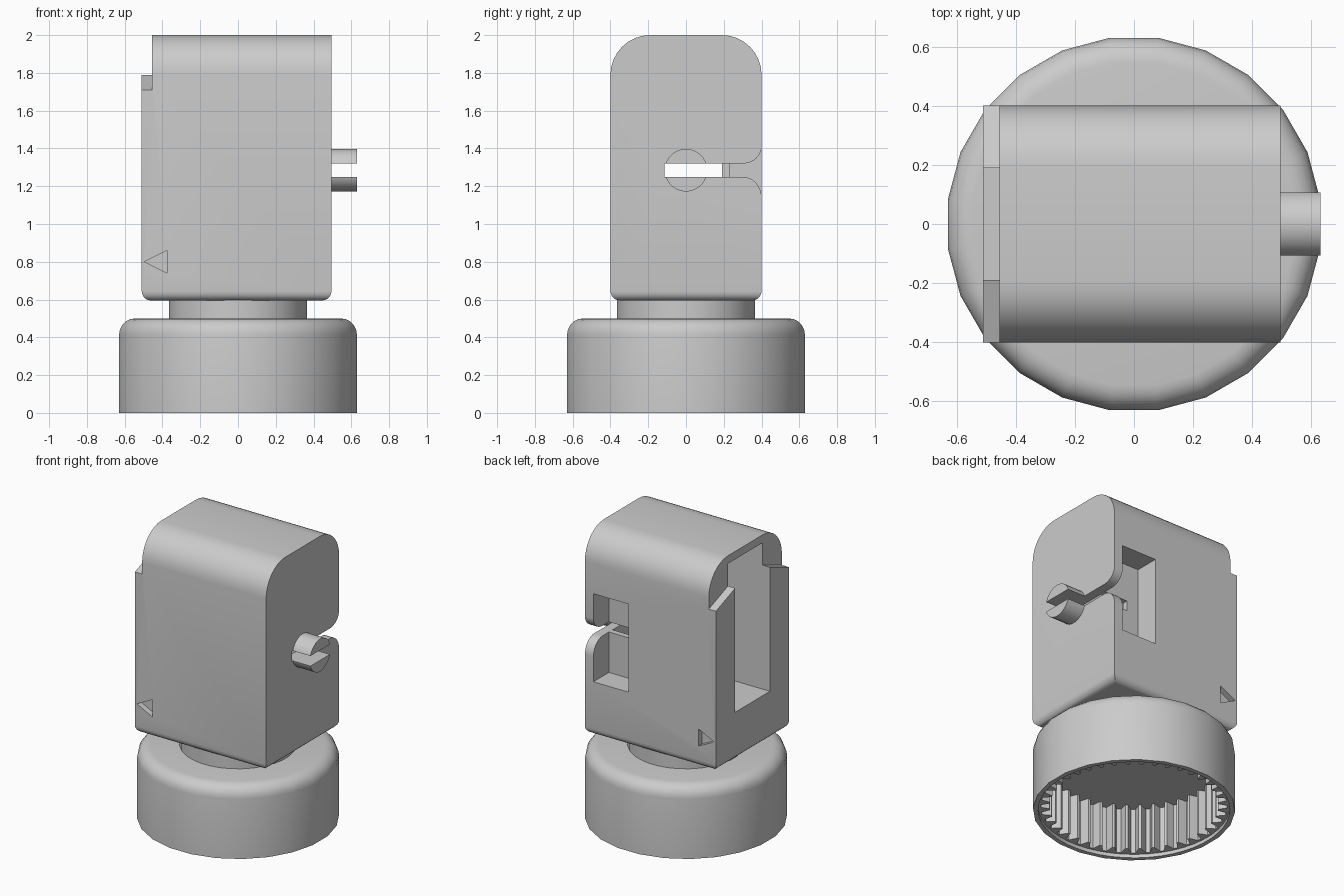
import bpy, bmesh
from math import sin, cos, pi, radians

cube = bpy.data.objects.get("Cube")
if cube:
    bpy.data.objects.remove(cube, do_unlink=True)

grey = bpy.data.materials.new("plain grey")
grey.use_nodes = True
GREY = (0.6, 0.6, 0.6, 1)
grey.diffuse_color = GREY
grey.node_tree.nodes["Principled BSDF"].inputs["Base Color"].default_value = GREY


def prism(name, points, axis, start, end, rounded=None, radius=0.0):
    """Extrude a 2D outline along an axis; 'rounded' picks edges to round."""
    place = {"x": lambda u, v, w: (w, u, v),
             "y": lambda u, v, w: (u, w, v),
             "z": lambda u, v, w: (u, v, w)}[axis]
    bm = bmesh.new()
    rings = [[bm.verts.new(place(u, v, w)) for u, v in points] for w in (start, end)]
    bm.faces.new(rings[0])
    bm.faces.new(rings[1])
    n = len(points)
    for i in range(n):
        j = (i + 1) % n
        bm.faces.new((rings[0][i], rings[0][j], rings[1][j], rings[1][i]))
    bmesh.ops.recalc_face_normals(bm, faces=bm.faces)
    if rounded:
        edges = [e for e in bm.edges if all(rounded(v.co) for v in e.verts)]
        bmesh.ops.bevel(bm, geom=edges, offset=radius, segments=5,
                        profile=0.5, affect="EDGES")
    mesh = bpy.data.meshes.new(name)
    bm.to_mesh(mesh)
    bm.free()
    mesh.materials.append(grey)
    obj = bpy.data.objects.new(name, mesh)
    bpy.context.collection.objects.link(obj)
    return obj


def arc(cu, cv, ru, rv, a0, a1, steps=8):
    return [(cu + ru * cos(radians(a0 + (a1 - a0) * i / steps)),
             cv + rv * sin(radians(a0 + (a1 - a0) * i / steps)))
            for i in range(steps + 1)]


def circle(r, n, u=0, v=0):
    return [(u + r * cos(2 * pi * (i + 0.5) / n), v + r * sin(2 * pi * (i + 0.5) / n))
            for i in range(n)]


def rect(u0, u1, v0, v1):
    return [(u0, v0), (u1, v0), (u1, v1), (u0, v1)]


def activate(obj):
    bpy.ops.object.select_all(action="DESELECT")
    obj.select_set(True)
    bpy.context.view_layer.objects.active = obj


def carve(obj, cutters):
    activate(obj)
    for cutter in cutters:
        cutter.hide_render = True
        mod = obj.modifiers.new("cut", "BOOLEAN")
        mod.operation = "DIFFERENCE"
        mod.solver = "EXACT"
        mod.object = cutter
        bpy.ops.object.modifier_apply(modifier=mod.name)
        bpy.data.objects.remove(cutter, do_unlink=True)


# Housing with rounded top and softened bottom rim
BOTTOM = 0.595
outline = ([(-0.4, BOTTOM), (0.4, BOTTOM)]
           + arc(0.19, 1.79, 0.21, 0.21, 0, 90) + arc(-0.19, 1.79, 0.21, 0.21, 90, 180))
housing = prism("housing", outline, "x", -0.51, 0.495,
                lambda co: co.z < BOTTOM + 0.01, 0.05)

# Step near the top of the open side
ledge = [(0.5, 1.67), (0.4, 1.71), (0.19, 1.79), (-0.19, 1.79),
         (-0.4, 1.71), (-0.5, 1.67), (-0.5, 2.1), (0.5, 2.1)]
step = prism("step_cutter", ledge, "x", -0.6, -0.455)

# Deep chamber, rear window and flared pin slot
chamber = prism("chamber_cutter", rect(-0.19, 0.19, 0.93, 1.945), "x", -0.7, 0.43)
window = prism("window_cutter", rect(0.16, 0.43, 0.97, 1.58), "y", 0.23, 0.6)
flare = ([(-0.115, 1.32), (-0.115, 1.25)]
         + arc(0.3, 1.14, 0.1, 0.11, 90, 0) + [(0.5, 1.14), (0.5, 1.41)]
         + arc(0.3, 1.41, 0.1, 0.09, 0, -90))
slot = prism("slot_cutter", flare, "x", 0.25, 0.6)

# Sunken triangle marks on front and back
triangle = [(-0.495, 0.8), (-0.375, 0.74), (-0.375, 0.86)]
marks = [prism("mark_cutter", triangle, "y", s * 0.36, s * 0.5) for s in (-1, 1)]
carve(housing, [step, chamber, window, slot] + marks)

# Split pin on the side
pin = prism("split_pin", circle(0.113, 24, 0, 1.285), "x", 0.495, 0.63)
carve(pin, [prism("pin_cutter", rect(-0.2, 0.2, 1.25, 1.32), "x", 0.4, 0.7)])

# Neck
neck = prism("neck", circle(0.367, 32), "z", 0.48, 0.62)

# Round cap with a toothed socket underneath
cap = prism("base_cap", circle(0.635, 24), "z", 0, 0.5,
            lambda co: co.z > 0.49, 0.085)
TEETH = 40
gear = []
for i in range(TEETH):
    for part, r in ((0.0, 0.53), (0.2, 0.53), (0.45, 0.585), (0.75, 0.585)):
        a = 2 * pi * (i + part) / TEETH
        gear.append((r * cos(a), r * sin(a)))
socket = prism("socket_cutter", gear, "z", -0.1, 0.34)
lip = prism("lip_cutter", circle(0.602, 48), "z", -0.1, 0.025)
carve(cap, [socket, lip])

for obj in (housing, pin, neck, cap):
    activate(obj)
    bpy.ops.object.shade_smooth_by_angle(angle=radians(30))
